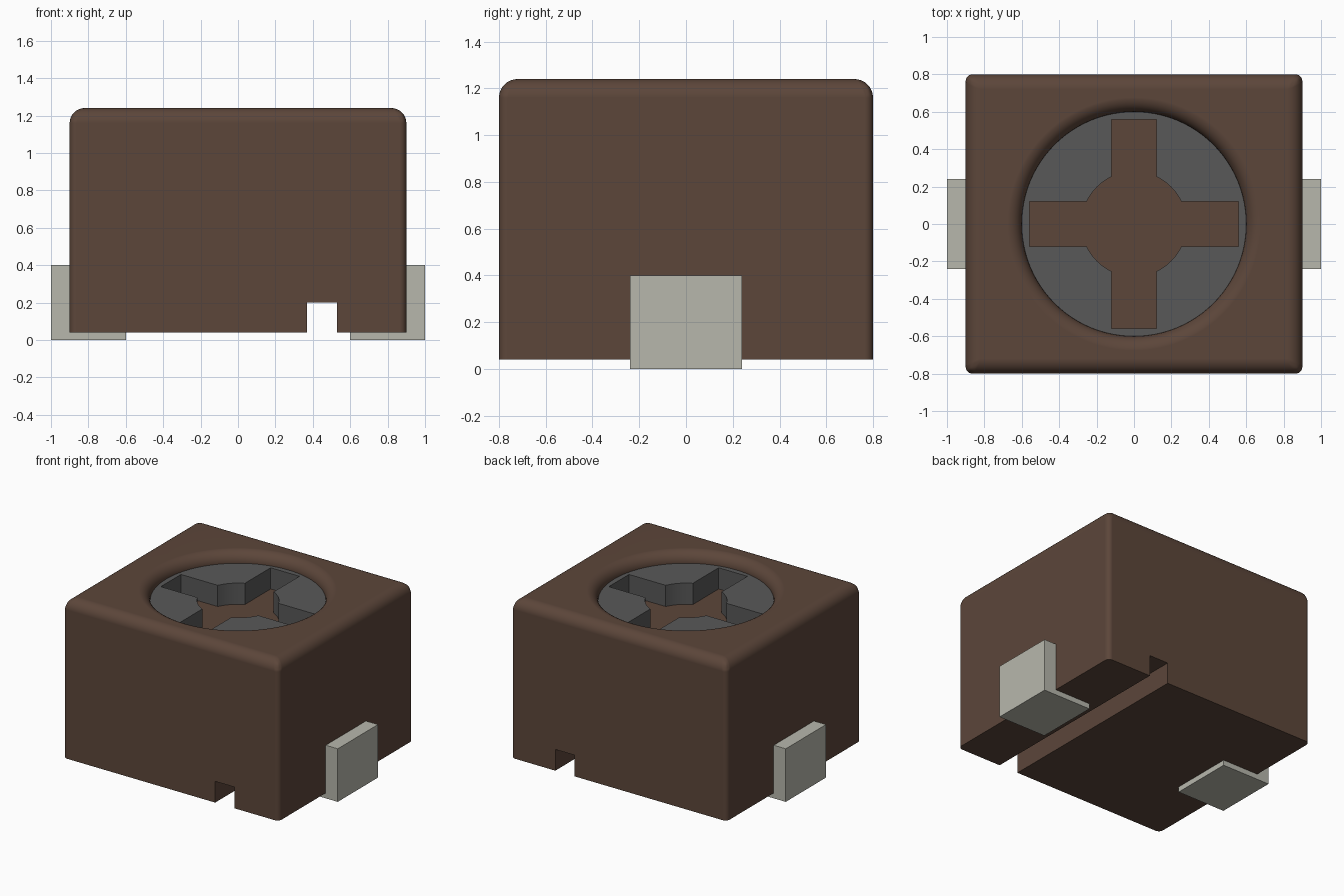
import bpy, bmesh, math

if "Cube" in bpy.data.objects:
    bpy.data.objects.remove(bpy.data.objects["Cube"], do_unlink=True)


def material(name, rgb):
    m = bpy.data.materials.new(name)
    m.use_nodes = True
    m.diffuse_color = (*rgb, 1)
    m.node_tree.nodes["Principled BSDF"].inputs["Base Color"].default_value = (*rgb, 1)
    return m


BROWN = material("brown plastic", (0.107, 0.061, 0.042))
GREY = material("dark grey", (0.098, 0.098, 0.098))
METAL = material("pale metal", (0.474, 0.474, 0.413))


def add_object(name, data, mat=None):
    ob = bpy.data.objects.new(name, data)
    bpy.context.collection.objects.link(ob)
    if mat:
        data.materials.append(mat)
    return ob


def from_bmesh(name, bm, mat=None):
    bmesh.ops.recalc_face_normals(bm, faces=bm.faces[:])
    mesh = bpy.data.meshes.new(name)
    bm.to_mesh(mesh)
    bm.free()
    return add_object(name, mesh, mat)


def box(name, lo, hi, mat=None):
    bm = bmesh.new()
    bmesh.ops.create_cube(bm, size=1)
    for v in bm.verts:
        v.co = [(a + b) / 2 + c * (b - a) for a, b, c in zip(lo, hi, v.co)]
    return from_bmesh(name, bm, mat)


def activate(ob):
    bpy.ops.object.select_all(action='DESELECT')
    ob.select_set(True)
    bpy.context.view_layer.objects.active = ob


def cut(ob, cutter):
    cutter.hide_render = True
    mod = ob.modifiers.new("cut", 'BOOLEAN')
    mod.operation, mod.solver, mod.object = 'DIFFERENCE', 'EXACT', cutter
    activate(ob)
    bpy.ops.object.modifier_apply(modifier=mod.name)
    bpy.data.objects.remove(cutter, do_unlink=True)


SEG = 96
TOP, SEAT, FLOOR = 1.24, 1.16, 1.0
R, LIP = 0.6, 0.08

# Body: broad rounding on the top edges, small rounding on the upright edges
body = box("body", (-0.9, -0.8, 0.04), (0.9, 0.8, TOP), BROWN)
mesh = body.data
weights = mesh.attributes.new("bevel_weight_edge", 'FLOAT', 'EDGE')
for e in mesh.edges:
    z0, z1 = (mesh.vertices[i].co.z for i in e.vertices)
    if abs(z0 - z1) > 0.5:
        weights.data[e.index].value = 0.45
    elif z0 > 1:
        weights.data[e.index].value = 1.0
bevel = body.modifiers.new("rounding", 'BEVEL')
bevel.limit_method, bevel.width, bevel.segments = 'WEIGHT', 0.08, 8
activate(body)
bpy.ops.object.modifier_apply(modifier=bevel.name)

# Round pocket with a flared lip, cut with a turned profile
profile = [(R, FLOOR)]
for i in range(9):
    a = math.pi / 2 * i / 8
    profile.append((R + LIP * (1 - math.cos(a)), SEAT + (LIP + 0.0003) * math.sin(a)))
profile.append((R + LIP, 1.4))
bm = bmesh.new()
rings = [[bm.verts.new((r * math.cos(t), r * math.sin(t), z))
          for t in (2 * math.pi * k / SEG for k in range(SEG))] for r, z in profile]
for lower, upper in zip(rings, rings[1:]):
    for k in range(SEG):
        n = (k + 1) % SEG
        bm.faces.new((lower[k], lower[n], upper[n], upper[k]))
bm.faces.new(rings[0])
bm.faces.new(rings[-1])
cut(body, from_bmesh("pocket_cutter", bm))

# Groove running front to back under the body
cut(body, box("groove_cutter", (0.37, -1, -0.1), (0.53, 1, 0.2)))
activate(body)
bpy.ops.object.shade_smooth_by_angle(angle=math.radians(35))
normals = body.modifiers.new("even_shading", 'WEIGHTED_NORMAL')
normals.keep_sharp = True

# Rotor: disc with a cross-shaped opening that has a round centre
circle = [(R * math.cos(2 * math.pi * k / SEG), R * math.sin(2 * math.pi * k / SEG))
          for k in range(SEG)]
ARM, HALF, HUB = 0.56, 0.12, 0.28
start = math.asin(HALF / HUB)
quarter = [(ARM, -HALF), (ARM, HALF)]
for i in range(9):
    a = start + (math.pi / 2 - 2 * start) * i / 8
    quarter.append((HUB * math.cos(a), HUB * math.sin(a)))
cross = []
for q in range(4):
    cross += quarter
    quarter = [(-y, x) for x, y in quarter]

curve = bpy.data.curves.new("rotor_outline", 'CURVE')
curve.dimensions, curve.fill_mode = '2D', 'BOTH'
curve.extrude = (SEAT - FLOOR) / 2
for outline in (circle, cross):
    spline = curve.splines.new('POLY')
    spline.points.add(len(outline) - 1)
    for p, (x, y) in zip(spline.points, outline):
        p.co = (x, y, 0, 1)
    spline.use_cyclic_u = True
rotor = add_object("rotor", curve, GREY)
rotor.location.z = (SEAT + FLOOR) / 2
activate(rotor)
bpy.ops.object.convert(target='MESH')
rotor = bpy.context.view_layer.objects.active
bm = bmesh.new()
bm.from_mesh(rotor.data)
bmesh.ops.remove_doubles(bm, verts=bm.verts[:], dist=1e-5)
bmesh.ops.recalc_face_normals(bm, faces=bm.faces[:])
bm.to_mesh(rotor.data)
bm.free()
activate(rotor)
bpy.ops.object.shade_smooth_by_angle(angle=math.radians(30))

# Bent metal terminals, one on each side
BEND = [(0.6, 0), (1, 0), (1, 0.4), (0.9, 0.4), (0.9, 0.04), (0.6, 0.04)]
for name, side in (("left_terminal", 1), ("right_terminal", -1)):
    bm = bmesh.new()
    face = bm.faces.new([bm.verts.new((side * x, -0.24, z)) for x, z in BEND])
    new = bmesh.ops.extrude_face_region(bm, geom=[face])["geom"]
    moved = [g for g in new if isinstance(g, bmesh.types.BMVert)]
    bmesh.ops.translate(bm, verts=moved, vec=(0, 0.48, 0))
    from_bmesh(name, bm, METAL)
